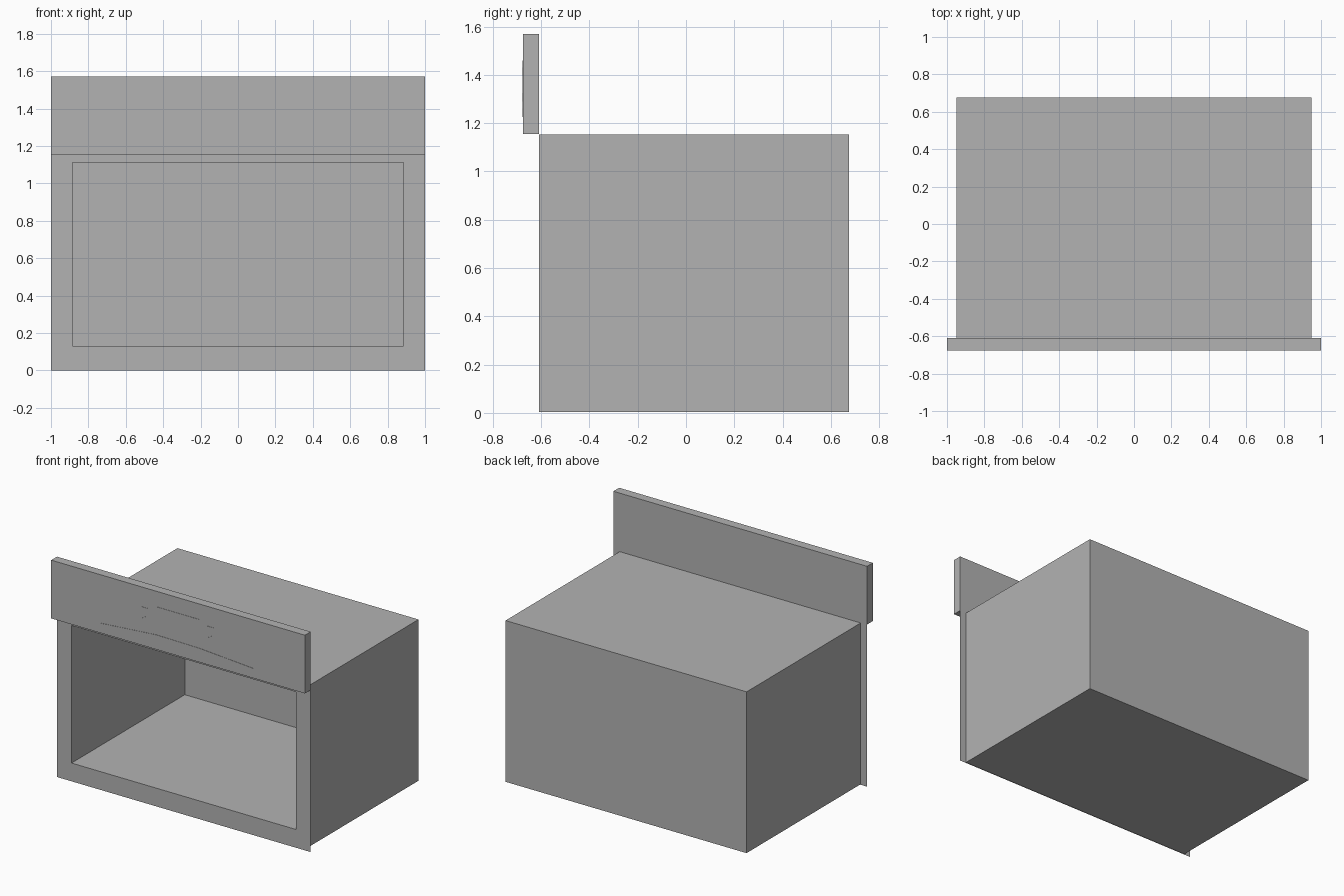
import bpy
import bmesh

cube = bpy.data.objects.get("Cube")
if cube:
    bpy.data.objects.remove(cube, do_unlink=True)

FRONT, BACK = -0.61, 0.675      # opening plane and rear of the housing
PANEL_FRONT = -0.675

grey = bpy.data.materials.new("plain grey")
grey.use_nodes = True
grey.diffuse_color = (0.45, 0.45, 0.45, 1)
grey.node_tree.nodes["Principled BSDF"].inputs["Base Color"].default_value = (0.45, 0.45, 0.45, 1)


def finish(name, bm):
    mesh = bpy.data.meshes.new(name)
    bm.to_mesh(mesh)
    bm.free()
    mesh.materials.append(grey)
    obj = bpy.data.objects.new(name, mesh)
    bpy.context.collection.objects.link(obj)
    return obj


def box(name, half_width, y0, y1, z0, z1, open_front=False, inward=False):
    bm = bmesh.new()
    bmesh.ops.create_cube(bm, size=1)
    for v in bm.verts:
        v.co.x *= 2 * half_width
        v.co.y = y1 if v.co.y > 0 else y0
        v.co.z = z1 if v.co.z > 0 else z0
    if open_front:
        front = [f for f in bm.faces if f.normal.y < -0.5]
        bmesh.ops.delete(bm, geom=front, context='FACES')
    if inward:
        bmesh.ops.reverse_faces(bm, faces=bm.faces[:])
    return finish(name, bm)


def plate(name, outline, thickness=0.002):
    """Thin flat plate on the front of the control panel."""
    bm = bmesh.new()
    face = bm.faces.new([bm.verts.new((x, PANEL_FRONT, z)) for x, z in outline])
    out = bmesh.ops.extrude_face_region(bm, geom=[face])
    for v in out["geom"]:
        if isinstance(v, bmesh.types.BMVert):
            v.co.y -= thickness
    bmesh.ops.recalc_face_normals(bm, faces=bm.faces[:])
    return finish(name, bm)


def rect(x0, x1, z0, z1):
    return [(x0, z0), (x1, z0), (x1, z1), (x0, z1)]


# Housing and the cavity inside it
box("housing", 0.95, FRONT, BACK, 0.004, 1.153, open_front=True)
box("cavity", 0.885, FRONT, BACK - 0.01, 0.13, 1.11, open_front=True, inward=True)

# Flat frame around the opening
bm = bmesh.new()
outer, inner = ([bm.verts.new((x, FRONT, z)) for x, z in r]
                for r in (rect(-1, 1, 0, 1.155), rect(-0.885, 0.885, 0.13, 1.11)))
for i in range(4):
    j = (i + 1) % 4
    bm.faces.new((outer[i], outer[j], inner[j], inner[i]))
finish("front_frame", bm)

# Control panel standing above the opening
box("control_panel", 1, PANEL_FRONT, FRONT, 1.155, 1.57)
plate("display", rect(-0.17, 0.17, 1.262, 1.46))
plate("display_base", [(-0.62, 1.225), (0.6, 1.225), (0.17, 1.255), (-0.17, 1.26)])

# Buttons on both sides of the display
plate("upper_right_button", rect(-0.29, -0.235, 1.4, 1.43))
plate("upper_left_button", [(0.23, 1.4), (0.285, 1.43), (0.23, 1.43)])
for name, x in (("lower_right_button", -0.29), ("lower_left_button", 0.23)):
    plate(name, [(x, 1.29), (x + 0.055, 1.325), (x + 0.055, 1.38), (x, 1.345)])
